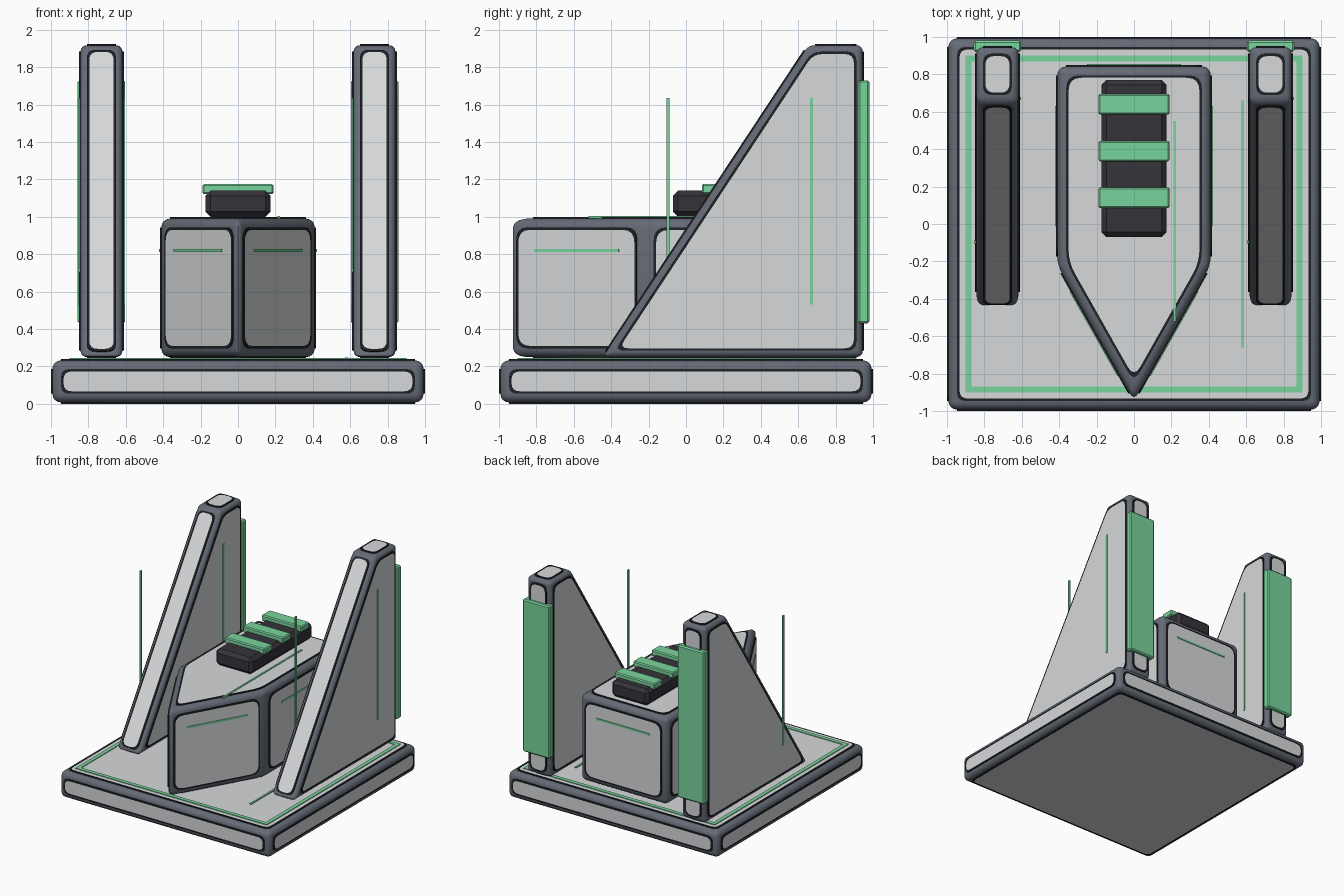
import bpy, bmesh, math
from mathutils import Vector

if "Cube" in bpy.data.objects:
    bpy.data.objects.remove(bpy.data.objects["Cube"])


def mat(name, rgb):
    m = bpy.data.materials.new(name)
    m.diffuse_color = (*rgb, 1)
    m.use_nodes = True
    m.node_tree.nodes["Principled BSDF"].inputs["Base Color"].default_value = m.diffuse_color
    return m


FRAME = mat("slate frame", (0.13, 0.145, 0.18))
PANEL = mat("light grey panel", (0.68, 0.69, 0.70))
TRIM = mat("black trim", (0.014, 0.015, 0.018))
DARK = mat("charcoal", (0.036, 0.033, 0.042))
GREEN = mat("mint green", (0.19, 0.66, 0.34))


def finish(bm, name, mats):
    me = bpy.data.meshes.new(name)
    bm.to_mesh(me)
    bm.free()
    ob = bpy.data.objects.new(name, me)
    bpy.context.collection.objects.link(ob)
    for m in mats:
        me.materials.append(m)
    return ob


def smooth(ob):
    bpy.ops.object.select_all(action='DESELECT')
    ob.select_set(True)
    bpy.context.view_layer.objects.active = ob
    bpy.ops.object.shade_smooth_by_angle(angle=math.radians(40))


def box(name, x, y, z, m, bevel=0.0, rot=0.0):
    """Box from axis ranges, optionally chamfered and turned about z."""
    bm = bmesh.new()
    bmesh.ops.create_cube(bm, size=1)
    for v in bm.verts:
        v.co = Vector(v.co[i] * (r[1] - r[0]) for i, r in enumerate((x, y, z)))
    if bevel:
        bmesh.ops.bevel(bm, geom=bm.edges[:], offset=bevel, segments=1, affect='EDGES')
    ob = finish(bm, name, [m])
    ob.location = [sum(r) / 2 for r in (x, y, z)]
    ob.rotation_euler.z = rot
    return ob


def inset_loop(pts, n, d, radius, steps=5):
    """Inset a convex polygon and round its corners."""
    k = len(pts)
    corner = []
    for i in range(k):
        a = n.cross((pts[i] - pts[i - 1]).normalized())
        b = n.cross((pts[(i + 1) % k] - pts[i]).normalized())
        corner.append(pts[i] + (a + b) * d / (1 + a.dot(b)))
    out = []
    for i in range(k):
        p, to_a, to_b = corner[i], corner[i - 1] - corner[i], corner[(i + 1) % k] - corner[i]
        t = min(radius, to_a.length * 0.45, to_b.length * 0.45)
        a, b = p + to_a.normalized() * t, p + to_b.normalized() * t
        for s in range(steps):
            f = s / (steps - 1)
            out.append(a * (1 - f) ** 2 + p * 2 * f * (1 - f) + b * f * f)
    return out


def framed(name, lower, upper, inset, bevel, radius, lift=0.008, rim=0.013):
    """Rounded frame solid with a trimmed light panel on every face."""
    bm = bmesh.new()
    lo = [bm.verts.new(p) for p in lower]
    hi = [bm.verts.new(p) for p in upper]
    k = len(lo)
    bm.faces.new(lo)
    bm.faces.new(hi)
    for i in range(k):
        bm.faces.new((lo[i], lo[(i + 1) % k], hi[(i + 1) % k], hi[i]))
    bmesh.ops.recalc_face_normals(bm, faces=bm.faces[:])
    bm.normal_update()
    sides = [([v.co.copy() for v in f.verts], f.normal.copy()) for f in bm.faces]
    bmesh.ops.bevel(bm, geom=bm.edges[:], offset=bevel, segments=4, profile=0.5, affect='EDGES')
    smooth(finish(bm, name + "_frame", [FRAME]))

    pm = bmesh.new()
    for pts, n in sides:
        outer = inset_loop(pts, n, inset, radius)
        inner = inset_loop(pts, n, inset + rim, radius)
        rings = [[pm.verts.new(p + n * h) for p in loop]
                 for loop, h in ((outer, -0.001), (outer, lift), (inner, lift))]
        for r0, r1 in zip(rings, rings[1:]):
            for i in range(len(r0)):
                j = (i + 1) % len(r0)
                pm.faces.new((r0[i], r0[j], r1[j], r1[i])).material_index = 1
        pm.faces.new(rings[2])
    finish(pm, name + "_panels", [PANEL, TRIM])


def extrude_z(outline, z0, z1):
    return [(x, y, z0) for x, y in outline], [(x, y, z1) for x, y in outline]


# Square base slab
s = 0.992
framed("base", *extrude_z([(-s, -s), (s, -s), (s, s), (-s, s)], 0.008, 0.232),
       0.046, 0.044, 0.045)

# Green border on the base top
bw, bi = 0.902, 0.870
for sgn in (-1, 1):
    e = sorted((sgn * bw, sgn * bi))
    box("base_border_side", e, (-bw, bw), (0.237, 0.246), GREEN)
    box("base_border_end", (-bi, bi), e, (0.237, 0.246), GREEN)
box("base_line", (0.573, 0.588), (-0.66, 0.66), (0.237, 0.248), GREEN)

# Pointed central hull
hull = [(0, -0.945), (0.41, -0.22), (0.41, 0.842), (-0.41, 0.842), (-0.41, -0.22)]
framed("hull", *extrude_z(hull, 0.25, 0.99), 0.047, 0.045, 0.07)
box("hull_top_line", (0.21, 0.225), (-0.52, 0.55), (0.99, 1.003), GREEN)
box("hull_back_line", (-0.25, 0.25), (0.845, 0.856), (0.812, 0.828), GREEN)
for sgn in (-1, 1):
    c = sgn * 0.417
    box("hull_side_line", (c - 0.006, c + 0.006), (-0.01, 0.63), (0.812, 0.828), GREEN)
    cx, cy = sgn * 0.212, -0.5845
    box("hull_bow_line", (cx - 0.26, cx + 0.26), (cy - 0.006, cy + 0.006),
        (0.812, 0.828), GREEN, rot=sgn * math.atan2(0.725, 0.41))

# Dark block with green bars on the hull
box("top_block", (-0.175, 0.175), (-0.07, 0.77), (1.0, 1.14), DARK, 0.028)
for y in (0.14, 0.39, 0.64):
    box("top_bar", (-0.19, 0.19), (y - 0.055, y + 0.055), (1.122, 1.175), GREEN, 0.008)

# Pair of sloped fins with rear plates and line marks
fin = [(-0.445, 0.25), (0.945, 0.25), (0.945, 1.917), (0.655, 1.917)]
for side, c in (("left", -0.73), ("right", 0.73)):
    framed(side + "_fin", [(c - 0.112, y, z) for y, z in fin],
           [(c + 0.112, y, z) for y, z in fin], 0.034, 0.033, 0.05)
    box(side + "_fin_rear_plate", (c - 0.127, c + 0.127), (0.92, 0.98), (0.43, 1.73), GREEN, 0.01)
    for sgn, y in ((1, 0.67), (-1, -0.095)):
        x = c + sgn * 0.12
        box(side + "_fin_line", (x - 0.006, x + 0.006), (y - 0.008, y + 0.008), (0.53, 1.635), GREEN)
